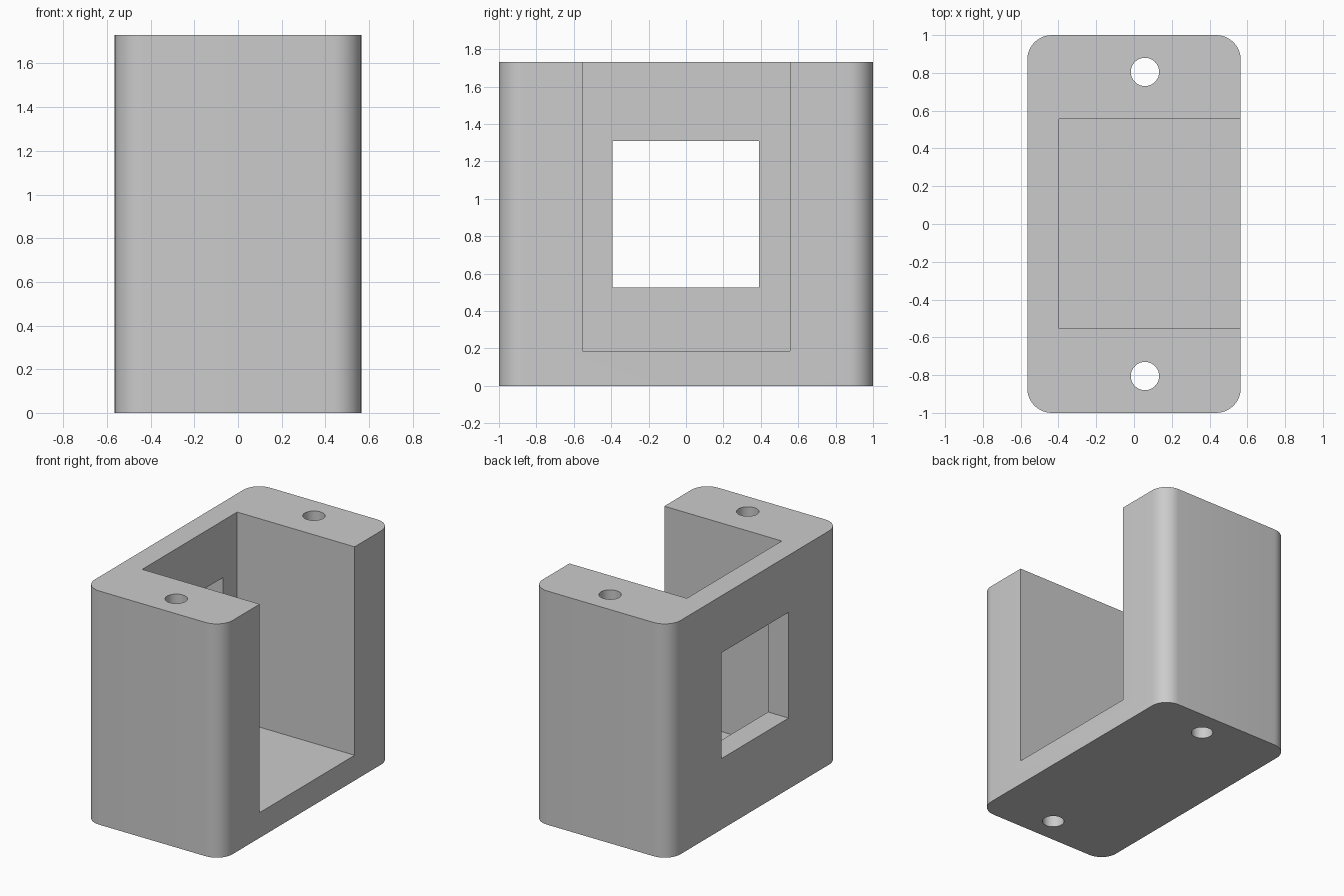
import bpy
import bmesh
from math import radians
from mathutils import Matrix, Vector

if "Cube" in bpy.data.objects:
    bpy.data.objects.remove(bpy.data.objects["Cube"], do_unlink=True)

HALF_X, HALF_Y, HEIGHT = 0.565, 1.0, 1.73
CORNER = 0.13

grey = bpy.data.materials.new("light_grey")
grey.use_nodes = True
colour = (0.6, 0.6, 0.6, 1)
grey.diffuse_color = colour
grey.node_tree.nodes["Principled BSDF"].inputs["Base Color"].default_value = colour


def make_object(name, bm):
    mesh = bpy.data.meshes.new(name)
    bm.to_mesh(mesh)
    bm.free()
    mesh.materials.append(grey)
    obj = bpy.data.objects.new(name, mesh)
    bpy.context.scene.collection.objects.link(obj)
    return obj


def box_mesh(low, high):
    low, high = Vector(low), Vector(high)
    bm = bmesh.new()
    place = Matrix.Translation((low + high) / 2) @ Matrix.Diagonal((*(high - low), 1))
    bmesh.ops.create_cube(bm, size=1, matrix=place)
    return bm


def cut(target, cutter):
    cutter.hide_render = True
    mod = target.modifiers.new(cutter.name, "BOOLEAN")
    mod.operation = "DIFFERENCE"
    mod.solver = "EXACT"
    mod.object = cutter
    bpy.context.view_layer.objects.active = target
    bpy.ops.object.modifier_apply(modifier=mod.name)
    bpy.data.objects.remove(cutter, do_unlink=True)


# Block with rounded upright corners
bm = box_mesh((-HALF_X, -HALF_Y, 0), (HALF_X, HALF_Y, HEIGHT))
uprights = [e for e in bm.edges if abs(e.verts[0].co.z - e.verts[1].co.z) > 1]
bmesh.ops.bevel(bm, geom=uprights, offset=CORNER, segments=10, profile=0.5,
                affect="EDGES")
housing = make_object("housing", bm)

# Pocket open at the top and on the left side
cut(housing, make_object("pocket_cutter",
    box_mesh((-0.397, -0.553, 0.187), (1, 0.557, 2))))

# Square window through the remaining side wall
cut(housing, make_object("window_cutter",
    box_mesh((-1, -0.393, 0.525), (-0.2, 0.39, 1.308))))

# Screw holes running the full height
for side in (-1, 1):
    bm = bmesh.new()
    bmesh.ops.create_cone(bm, cap_ends=True, segments=40, radius1=0.075,
                          radius2=0.075, depth=3,
                          matrix=Matrix.Translation((0.058, side * 0.805, 1)))
    cut(housing, make_object("screw_hole_cutter", bm))

# Smooth curves, crisp edges
bpy.ops.object.select_all(action="DESELECT")
housing.select_set(True)
bpy.context.view_layer.objects.active = housing
bpy.ops.object.shade_smooth_by_angle(angle=radians(30))
